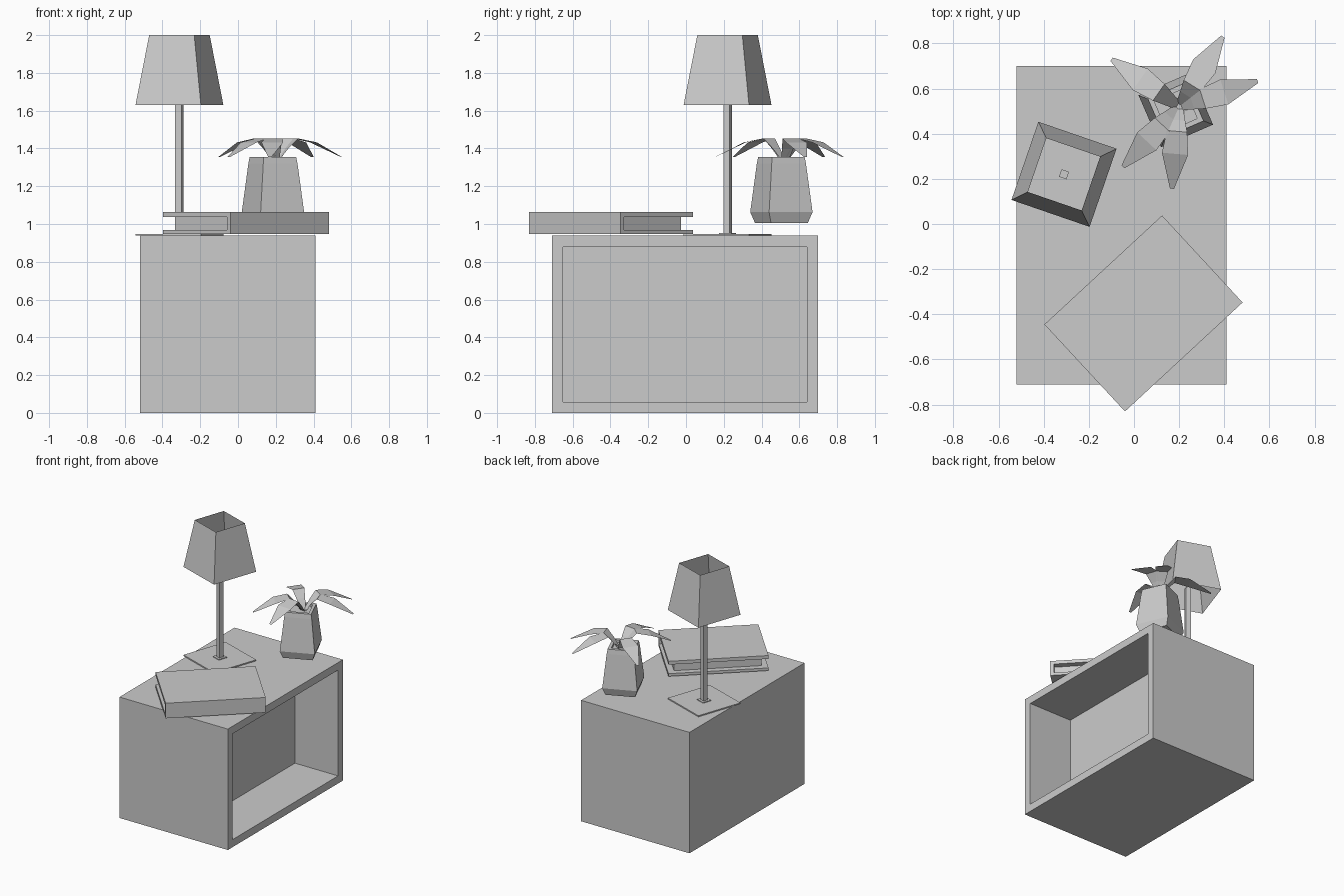
import bpy, bmesh, math
from mathutils import Matrix, Vector

if "Cube" in bpy.data.objects:
    bpy.data.objects.remove(bpy.data.objects["Cube"])


def make(name, bm):
    me = bpy.data.meshes.new(name)
    bm.normal_update()
    bm.to_mesh(me)
    bm.free()
    ob = bpy.data.objects.new(name, me)
    bpy.context.collection.objects.link(ob)
    return ob


def box_bm(x0, x1, y0, y1, z0, z1, bm=None):
    bm = bm or bmesh.new()
    m = Matrix.Translation(((x0 + x1) / 2, (y0 + y1) / 2, (z0 + z1) / 2))
    m = m @ Matrix.Diagonal((x1 - x0, y1 - y0, z1 - z0, 1))
    bmesh.ops.create_cube(bm, size=1, matrix=m)
    return bm


def square_loft(name, levels, cap_bottom=True, cap_top=True):
    """Stack of square rings given as (half side, z)."""
    bm = bmesh.new()
    rings = [[bm.verts.new((sx * h, sy * h, z))
              for sx, sy in ((-1, -1), (1, -1), (1, 1), (-1, 1))] for h, z in levels]
    for a, b in zip(rings, rings[1:]):
        for i in range(4):
            j = (i + 1) % 4
            bm.faces.new((a[i], a[j], b[j], b[i]))
    if cap_bottom:
        bm.faces.new(rings[0][::-1])
    if cap_top:
        bm.faces.new(rings[-1])
    return make(name, bm)


def place(ob, x, y, angle):
    ob.location = (x, y, 0)
    ob.rotation_euler.z = math.radians(angle)


# Cabinet: box with one recessed opening on the right side
bm = box_bm(-0.52, 0.41, -0.71, 0.70, 0, 0.938)
bm.normal_update()
side = max(bm.faces, key=lambda f: f.calc_center_median().x)
bmesh.ops.inset_region(bm, faces=[side], thickness=0.083)
back = bmesh.ops.extrude_face_region(bm, geom=[side])
bmesh.ops.translate(bm, vec=(-0.37, 0, 0),
                    verts=[g for g in back["geom"] if isinstance(g, bmesh.types.BMVert)])
if side.is_valid:
    bmesh.ops.delete(bm, geom=[side], context='FACES_ONLY')
make("cabinet", bm)

# Book: cover profile wrapped around the page block, spine on local -y
L, W, T = 0.71, 0.525, 0.026
z0, z1 = 0.947, 1.064
profile = [(0, z0), (W, z0), (W, z0 + 0.021), (T, z0 + 0.021),
           (T, z1 - 0.026), (W, z1 - 0.026), (W, z1), (0, z1)]
bm = bmesh.new()
face = bm.faces.new([bm.verts.new((0, y, z)) for y, z in profile])
ext = bmesh.ops.extrude_face_region(bm, geom=[face])
bmesh.ops.translate(bm, vec=(L, 0, 0),
                    verts=[g for g in ext["geom"] if isinstance(g, bmesh.types.BMVert)])
bmesh.ops.recalc_face_normals(bm, faces=bm.faces)
place(make("book_cover", bm), -0.04, -0.83, 42.8)
pages = make("book_pages", box_bm(0.045, L - 0.045, T, W - 0.045, z0 + 0.021, z1 - 0.026))
place(pages, -0.04, -0.83, 42.8)

# Lamp: base plate, foot, square pole and open tapered shade
lamp = [
    square_loft("lamp_base", [(0.183, 0.938), (0.183, 0.947)]),
    square_loft("lamp_foot", [(0.035, 0.947), (0.035, 0.953)]),
    square_loft("lamp_pole", [(0.0175, 0.953), (0.0175, 1.70)]),
    square_loft("lamp_shade", [(0.183, 1.63), (0.126, 2.0)], False, False),
]
for ob in lamp:
    place(ob, -0.31, 0.22, -19)

# Plant pot: four-sided, with rim and sunken soil
k = 0.76  # ratio of half side to the rotated silhouette half width
pot = square_loft("plant_pot", [(0.14 * k, 1.006), (0.165 * k, 1.063), (0.130 * k, 1.32),
                                (0.123 * k, 1.355), (0.095 * k, 1.355), (0.095 * k, 1.335)])
place(pot, 0.185, 0.505, 23.5)

# Leaves: arched folded strips (distance from centre, height, half width)
leaf = [(0.01, 1.335, 0.02), (0.06, 1.40, 0.032), (0.11, 1.453, 0.045),
        (0.21, 1.432, 0.058), (0.365, 1.355, 0.009)]
for n, angle in enumerate((18, 58, 145, 227, 265)):
    bm = bmesh.new()
    rows = [[bm.verts.new((r, s * w, z)) for s in (-1, 1)] for r, z, w in leaf]
    for a, b in zip(rows, rows[1:]):
        bm.faces.new((a[0], b[0], b[1], a[1]))
    place(make(f"leaf_{n + 1}", bm), 0.20, 0.52, angle)
